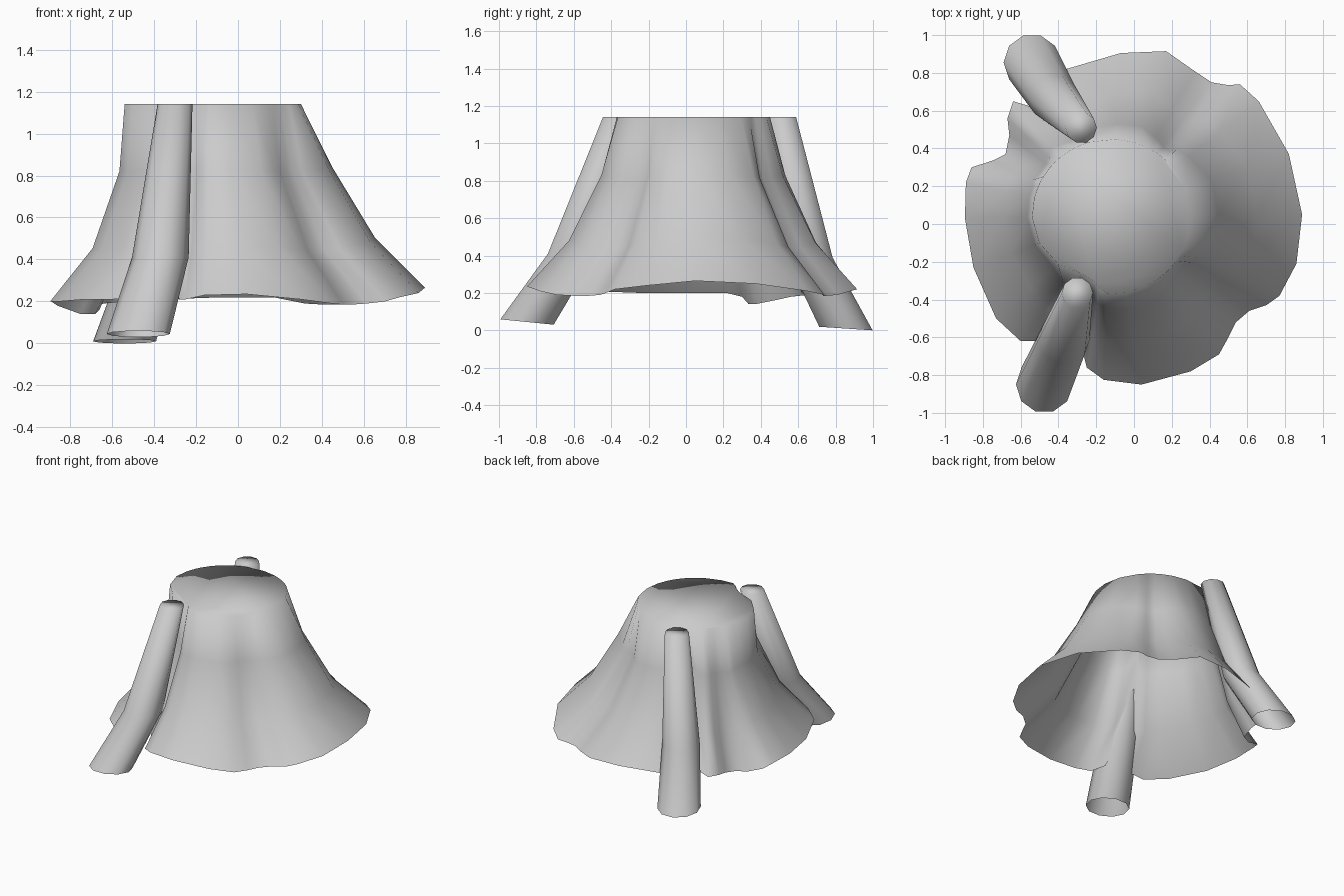
import bpy, bmesh, math
from mathutils import Vector

if "Cube" in bpy.data.objects:
    bpy.data.objects.remove(bpy.data.objects["Cube"])

TOP = 1.14


def finish(name, bm):
    bmesh.ops.recalc_face_normals(bm, faces=bm.faces[:])
    me = bpy.data.meshes.new(name)
    bm.to_mesh(me)
    bm.free()
    ob = bpy.data.objects.new(name, me)
    bpy.context.collection.objects.link(ob)
    bpy.ops.object.select_all(action='DESELECT')
    ob.select_set(True)
    bpy.context.view_layer.objects.active = ob
    bpy.ops.object.shade_smooth_by_angle(angle=math.radians(120))


def loft(name, rings):
    """Skin closed rings, cap the first one, leave the last one open."""
    bm = bmesh.new()
    rows = [[bm.verts.new(p) for p in r] for r in rings]
    n = len(rows[0])
    for a, b in zip(rows, rows[1:]):
        for i in range(n):
            j = (i + 1) % n
            bm.faces.new((a[i], a[j], b[j], b[i]))
    bm.faces.new(rows[0])
    finish(name, bm)


# Flared stump: wavy lower rim, with two raised notches behind the roots
rim = [(.89, .05, .265), (.82, .37, .25), (.66, .65, .21), (.56, .74, .19),
       (.50, .735, .185), (.41, .75, .185), (.32, .81, .19), (.17, .915, .22),
       (-.07, .905, .22), (-.36, .82, .21), (-.40, .70, .22), (-.42, .60, .55),
       (-.54, .62, .20), (-.64, .65, .19), (-.67, .56, .18), (-.66, .47, .16),
       (-.68, .37, .14), (-.75, .335, .14), (-.86, .30, .18), (-.89, .22, .20),
       (-.895, .03, .20), (-.85, -.23, .20), (-.73, -.50, .21), (-.60, -.62, .21),
       (-.48, -.62, .22), (-.39, -.52, .55), (-.28, -.64, .21), (-.25, -.76, .21),
       (-.16, -.825, .23), (.04, -.85, .235), (.30, -.78, .21), (.45, -.69, .19),
       (.50, -.60, .185), (.54, -.52, .185), (.61, -.46, .19), (.70, -.43, .20),
       (.77, -.38, .22), (.86, -.21, .24)]
# how far each level has flared out, by region of the rim
flare = {i: (0, .10, .49, 1) for i in (4, 5, 15, 16, 32, 33, 34)}
flare.update({i: (0, .14, .52, 1) for i in (3, 6, 14, 17, 31, 35)})
flare.update({i: (0, .07, .43, 1) for i in range(18, 23)})
flare.update({i: (0, .25, .60, 1) for i in (0, 1, 37)})
pinch = {21: .97, 22: .91, 23: .85, 24: .83, 25: .83, 26: .88, 27: .94}
centre = Vector((-.12, .04))
rings = [[] for _ in range(4)]
for i, (x, y, z) in enumerate(rim):
    d = (Vector((x, y)) - centre).normalized()
    t = centre + d * pinch.get(i, 1) / math.hypot(d.x / .42, d.y / .41)
    for ring, f, h in zip(rings, flare.get(i, (0, .18, .54, 1)), (0, .34, .73, 1)):
        ring.append((t.x + (x - t.x) * f, t.y + (y - t.y) * f, TOP + (z - TOP) * h))
loft("stump_body", rings)


# Two separate tapering roots, open at the lower end
def root(name, stations, tilt, sides=10):
    rs = []
    for k, (x, y, z, r) in enumerate(stations):
        ring = []
        for i in range(sides):
            a = 2 * math.pi * i / sides
            c, s = math.cos(a), math.sin(a)
            ring.append((x + r * c, y + r * s, z + tilt * s * (k == len(stations) - 1)))
        rs.append(ring)
    loft(name, rs)


root("front_root", [(-.30, -.365, TOP, .083), (-.37, -.61, .41, .135),
                    (-.475, -.85, .045, .15)], -.015)
root("back_root", [(-.28, .51, TOP, .083), (-.42, .66, .39, .13),
                   (-.54, .855, .01, .15)], -.01)
